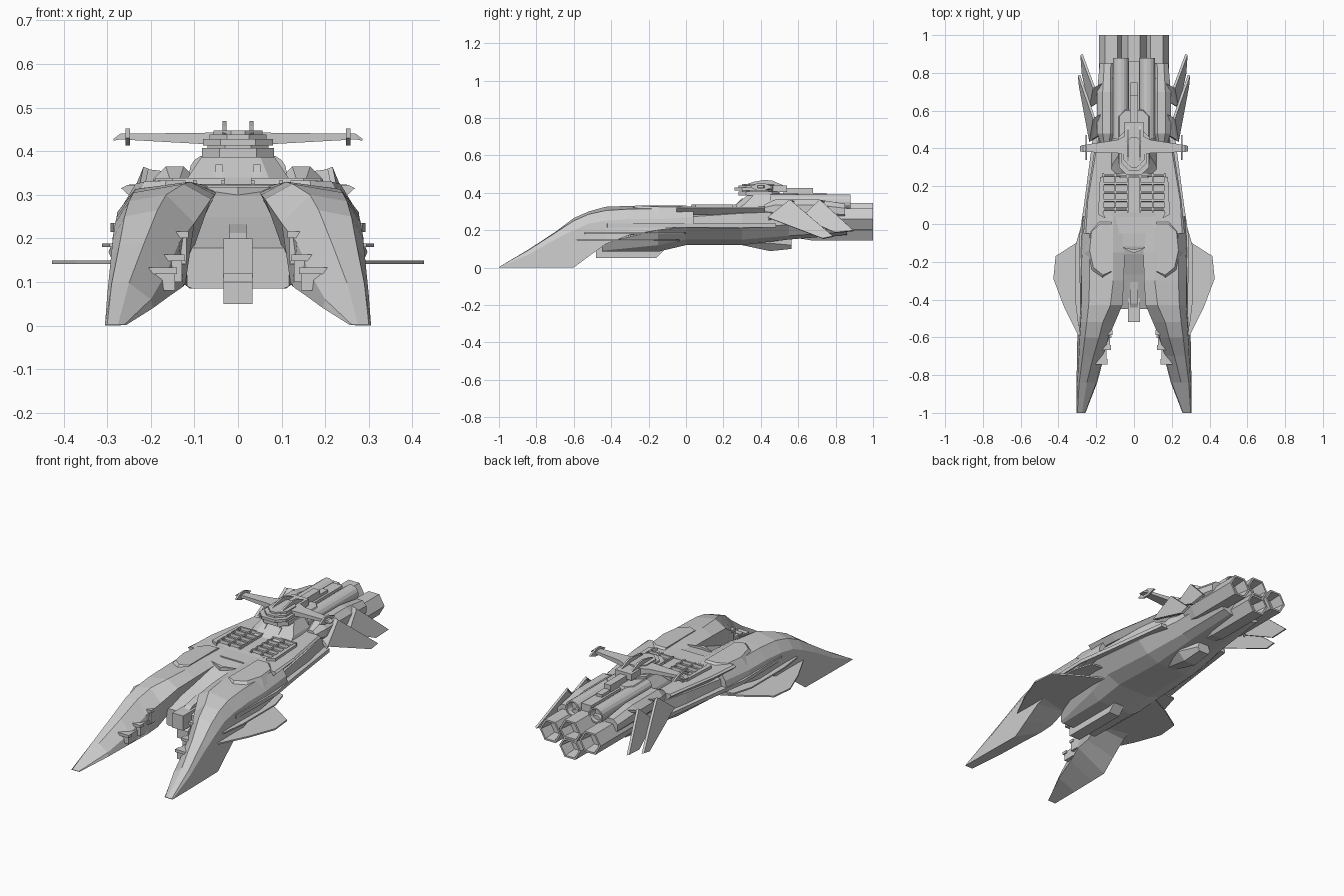
import bpy, bmesh, math


def loft(name, rings, mirror=False):
    """Skin a list of equal-length 3D rings and cap both ends."""
    bm = bmesh.new()
    vs = [[bm.verts.new(p) for p in r] for r in rings]
    n = len(rings[0])
    for a, b in zip(vs, vs[1:]):
        for i in range(n):
            j = (i + 1) % n
            bm.faces.new((a[i], a[j], b[j], b[i]))
    bm.faces.new(vs[0])
    bm.faces.new(vs[-1])
    bmesh.ops.recalc_face_normals(bm, faces=bm.faces)
    me = bpy.data.meshes.new(name)
    bm.to_mesh(me)
    bm.free()
    ob = bpy.data.objects.new(name, me)
    bpy.context.collection.objects.link(ob)
    if mirror:
        ob.modifiers.new("mirror", 'MIRROR')
    return ob


def sec(y, pts):
    return [(x, y, z) for x, z in pts]


def whole(y, half):
    """Symmetric cross-section from its right half."""
    return sec(y, half + [(-x, z) for x, z in reversed(half)])


def plate(name, pts, z0, z1, mirror=True):
    return loft(name, [[(x, y, z) for x, y in pts] for z in (z0, z1)], mirror)


def side_prism(name, pts, x0, x1, mirror=False):
    return loft(name, [[(x, y, z) for y, z in pts] for x in (x0, x1)], mirror)


def box(name, x0, x1, y0, y1, z0, z1, mirror=False):
    return plate(name, [(x0, y0), (x1, y0), (x1, y1), (x0, y1)], z0, z1, mirror)


def circle(x, y, z, r, n, turn=0.0):
    return [(x + r * math.cos(turn + math.tau * i / n), y,
             z + r * math.sin(turn + math.tau * i / n)) for i in range(n)]


def octagon(z, hx, y0, y1, c):
    return [(-hx, y0 + c, z), (-hx + c, y0, z), (hx - c, y0, z), (hx, y0 + c, z),
            (hx, y1 - c, z), (hx - c, y1, z), (-hx + c, y1, z), (-hx, y1 - c, z)]


# Central hull
loft("main_hull", [
    whole(-.45, [(.105, .085), (.117, .09), (.117, .13), (.115, .165), (.105, .178)]),
    whole(-.15, [(.11, .085), (.16, .12), (.23, .20), (.20, .26), (.06, .295)]),
    whole(0, [(.10, .12), (.18, .15), (.25, .215), (.24, .27), (.10, .315)]),
    whole(.30, [(.09, .12), (.16, .15), (.22, .21), (.21, .29), (.10, .325)]),
    whole(.55, [(.08, .15), (.13, .17), (.17, .23), (.16, .30), (.08, .35)]),
    whole(.86, [(.07, .175), (.11, .19), (.15, .25), (.13, .30), (.07, .34)])])
# Sloping nose deck between the prongs
loft("nose_deck", [
    whole(-.42, [(.10, .15), (.10, .18)]),
    whole(-.16, [(.08, .20), (.06, .298)]),
    whole(-.12, [(.08, .20), (.08, .31)]),
    whole(.06, [(.12, .20), (.12, .325)])])

# Long forward prongs running back as shoulder armour
loft("prong", [
    sec(-1, [(.305, 0), (.305, .002), (.30, .003), (.275, .003), (.26, .003), (.257, .001)]),
    sec(-.84, [(.304, 0), (.30, .07), (.29, .095), (.25, .098), (.20, .06), (.195, .04)]),
    sec(-.70, [(.302, 0), (.292, .15), (.272, .185), (.215, .19), (.165, .12), (.158, .067)]),
    sec(-.60, [(.30, 0), (.287, .20), (.26, .25), (.185, .265), (.135, .19), (.125, .09)]),
    sec(-.52, [(.295, .06), (.282, .235), (.25, .285), (.165, .30), (.10, .235), (.12, .10)]),
    sec(-.43, [(.29, .125), (.278, .25), (.24, .305), (.125, .325), (.062, .29), (.115, .14)]),
    sec(-.30, [(.288, .175), (.277, .26), (.235, .313), (.11, .33), (.053, .30), (.115, .17)]),
    sec(-.15, [(.288, .20), (.275, .26), (.235, .315), (.11, .33), (.05, .305), (.10, .20)]),
    sec(.04, [(.272, .225), (.265, .27), (.235, .315), (.11, .325), (.05, .315), (.10, .22)]),
], True)

# Overhanging deck behind the prongs, with the belt strip under it
loft("rear_deck", [
    whole(-.05, [(.235, .285), (.268, .315), (.255, .322)]),
    whole(.12, [(.225, .285), (.252, .315), (.245, .324)]),
    whole(.42, [(.175, .285), (.205, .315), (.195, .324)])])
plate("side_belt", [(.2, -.45), (.285, -.42), (.292, -.08), (.265, .1), (.215, .48), (.15, .48)],
      .215, .235)

# Shoulder pads on the deck
loft("shoulder_pad", [
    [(.12, -.28, .30), (.17, -.31, .30), (.235, -.26, .295), (.262, -.15, .28),
     (.25, -.02, .29), (.20, .03, .30), (.12, .03, .31)],
    [(.12, -.25, .333), (.165, -.27, .333), (.215, -.23, .33), (.235, -.14, .325),
     (.225, -.04, .325), (.18, .0, .333), (.12, .0, .333)]], True)
plate("deck_chevron", [(0, -.155), (.085, -.115), (.05, -.125), (0, -.135)], .30, .318)

# Stepped blocks on the inside of each prong
for i, (x0, y, z0, z1) in enumerate([(.118, -.58, .14, .213), (.128, -.66, .10, .16),
                                     (.145, -.735, .08, .13)]):
    box(f"prong_step_{i}", x0, x0 + .06, y, y + .12, z0, z1, True)
    box(f"prong_step_rim_{i}", x0 - .005, x0 + .062, y - .008, y + .02, z1 - .012, z1 + .003, True)

# Chin gun and keel
box("chin_gun", -.033, .033, -.52, -.36, .12, .20)
side_prism("chin_gun_mount", [(-.46, .19), (-.42, .212), (-.30, .235), (-.30, .17)], -.02, .02)
side_prism("keel", [(-.48, .05), (-.16, .05), (-.12, .09), (-.12, .12), (-.45, .12), (-.48, .10)],
           -.033, .033)

# Rear belly blister
loft("belly_blister", [whole(.30, [(.02, .12), (.03, .13), (.02, .16)]),
                       whole(.45, [(.035, .088), (.075, .13), (.06, .19)]),
                       whole(.565, [(.03, .10), (.04, .12), (.03, .15)])])

# Thin horizontal side wings
plate("side_wing", [(.12, -.60), (.29, -.60), (.37, -.44), (.427, -.29), (.415, -.17),
                    (.29, -.09), (.15, -.02)], .141, .149)
plate("upper_side_wing", [(.2, -.56), (.295, -.54), (.312, -.40), (.312, -.12), (.28, -.01),
                          (.2, 0)], .180, .188)

# Two broad swept tail fins per side, each hooked over to the hull at its top edge
fins = [[(.225, .44, .265), (.205, .56, .36), (.285, .79, .165), (.28, .735, .153)],
        [(.225, .62, .265), (.205, .72, .36), (.272, .90, .195), (.265, .80, .185)]]
for i, fin in enumerate(fins):
    loft(f"tail_fin_{i}", [fin, [(x + .012, y - .005, z + .004) for x, y, z in fin]], True)
    (ax, ay, az), (bx, by, bz) = fin[:2]
    loft(f"fin_hook_{i}", [
        [(.10, ay + .08, .29), (.10, by + .06, .345), (.10, by + .06, .33), (.10, ay + .08, .275)],
        [(ax + .012, ay, az), (bx + .012, by, bz), (bx, by, bz - .014), (ax, ay, az - .014)]], True)

# Hexagonal main engines, hollow at the rear
for i, (x, z) in enumerate([(0, .29), (0, .20), (.12, .26), (-.12, .26)]):
    loft(f"engine_{i}", [circle(x, .6, z, .05, 6), circle(x, .68, z, .065, 6),
                         circle(x, 1, z, .065, 6), circle(x, 1, z, .054, 6),
                         circle(x, .93, z, .044, 6)])
# Upper thruster tubes and flank pods
loft("upper_tube", [circle(.07, .45, .35, .042, 16), circle(.07, .88, .35, .042, 16),
                    circle(.07, .88, .35, .034, 16), circle(.07, .84, .35, .03, 16)], True)
loft("flank_pod", [circle(.145, .42, .31, .03, 8, .39), circle(.145, .48, .315, .054, 8, .39),
                   circle(.145, .70, .315, .054, 8, .39), circle(.14, .85, .30, .045, 8, .39)], True)
box("spine", -.03, .03, .50, .86, .33, .385)
box("spine_cap", -.018, .018, .52, .75, .38, .40)

# Deck ribs in front of the bridge
for i in range(5):
    y = .07 + i * .045
    side_prism(f"deck_rib_{i}", [(y, .31), (y + .004, .338), (y + .014, .338), (y + .018, .31)],
               .03, .17, True)
for x in (.03, .095, .16):
    box("rib_rail", x, x + .008, .06, .27, .31, .334, True)
plate("rib_end", [(.15, .03), (.19, .05), (.18, .25), (.165, .25), (.165, .06)], .31, .338)

# Bridge tower and stacked decks
loft("bridge_tower", [octagon(.31, .125, .22, .62, .05), octagon(.34, .115, .27, .62, .045),
                      octagon(.395, .078, .34, .60, .03)])
side_prism("tower_buttress", [(.25, .32), (.30, .37), (.40, .37), (.40, .32)], .036, .052, True)
for i, (z0, z1, h, y0, y1) in enumerate([(.385, .407, .082, .28, .50), (.405, .415, .07, .30, .48),
                                        (.413, .428, .08, .26, .47), (.426, .438, .065, .28, .47),
                                        (.436, .448, .056, .30, .46)]):
    loft(f"bridge_deck_{i}", [octagon(z, h, y0, y1, .04) for z in (z0, z1)])
box("bridge_tail", -.05, .05, .44, .54, .405, .44)
box("bridge_tail_boom", -.02, .02, .52, .68, .39, .425)

# Bridge wings, tip blades and mast rails
loft("bridge_wing", [
    [(.04, .47, .443), (.04, .37, .443), (.04, .37, .412), (.04, .47, .412)],
    [(.09, .445, .442), (.09, .375, .442), (.09, .375, .417), (.09, .445, .417)],
    [(.27, .418, .44), (.27, .382, .44), (.27, .382, .427), (.27, .418, .427)],
    [(.286, .412, .428), (.286, .385, .428), (.286, .385, .424), (.286, .412, .424)]], True)
side_prism("wing_tip_blade", [(.34, .43), (.38, .452), (.42, .452), (.47, .43), (.42, .413), (.38, .413)],
           .248, .258, True)
side_prism("mast_rail", [(.31, .44), (.36, .458), (.42, .469), (.46, .465), (.52, .44)],
           .026, .036, True)
